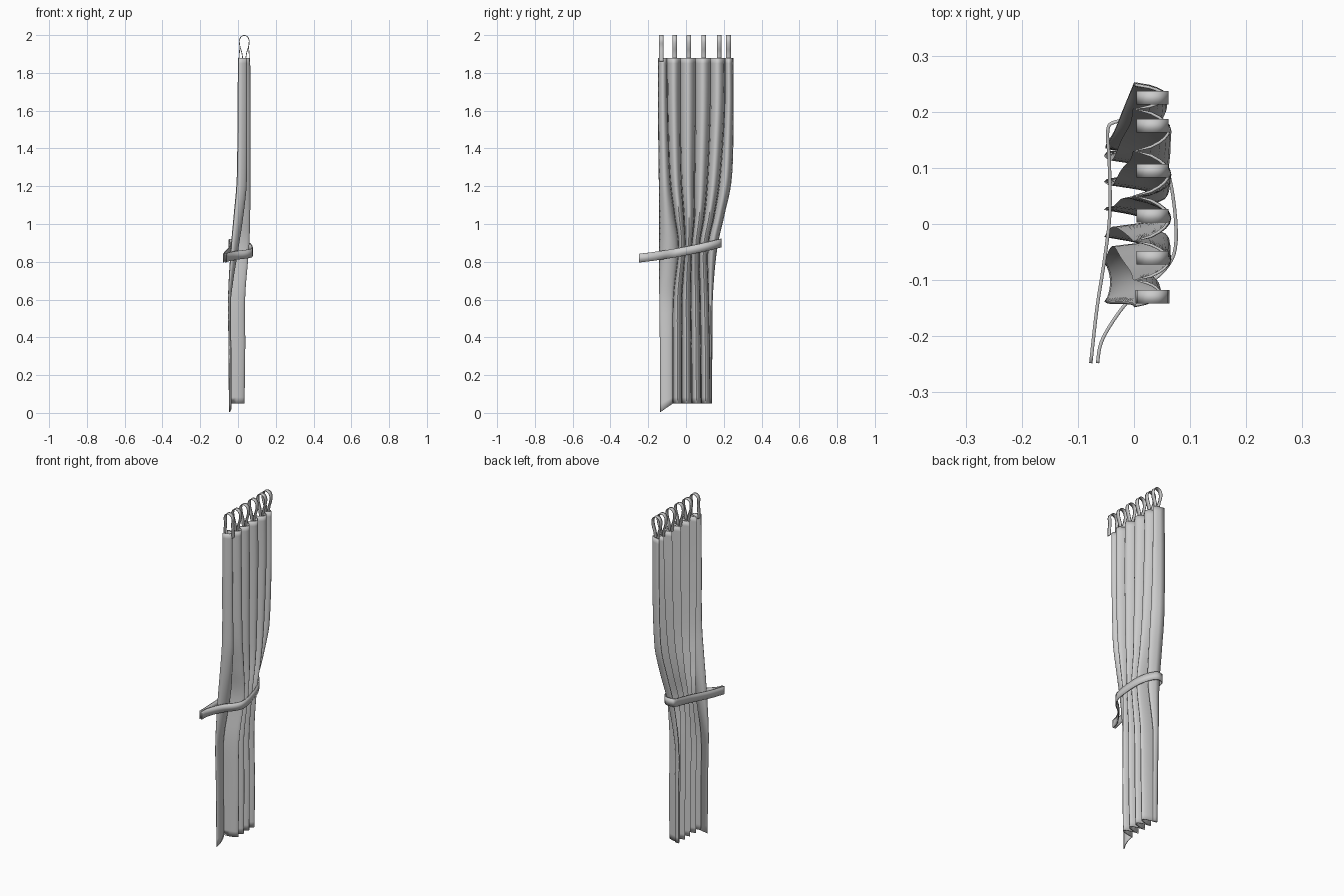
import bpy, bmesh, math
from mathutils import Vector

if "Cube" in bpy.data.objects:
    bpy.data.objects.remove(bpy.data.objects["Cube"])


def catmull(vals, t):
    """Smooth value through a list of tuples at parameter t in 0..len-1."""
    i = min(int(t), len(vals) - 2)
    f = t - i
    a, b, c, d = (vals[max(0, min(len(vals) - 1, k))] for k in (i - 1, i, i + 1, i + 2))
    return [0.5 * (2 * q + (r - p) * f + (2 * p - 5 * q + 4 * r - s) * f * f
                   + (3 * q - p - 3 * r + s) * f ** 3) for p, q, r, s in zip(a, b, c, d)]


def sheet(name, rows, thickness, angle=50):
    """Skin a grid of points and give it thickness."""
    bm = bmesh.new()
    grid = [[bm.verts.new(p) for p in row] for row in rows]
    for r0, r1 in zip(grid, grid[1:]):
        for k in range(len(r0) - 1):
            bm.faces.new((r0[k], r0[k + 1], r1[k + 1], r1[k]))
    me = bpy.data.meshes.new(name)
    bm.to_mesh(me)
    bm.free()
    ob = bpy.data.objects.new(name, me)
    bpy.context.collection.objects.link(ob)
    mod = ob.modifiers.new("thickness", 'SOLIDIFY')
    mod.thickness = thickness
    mod.offset = 0
    bpy.ops.object.select_all(action='DESELECT')
    ob.select_set(True)
    bpy.context.view_layer.objects.active = ob
    bpy.ops.object.shade_smooth_by_angle(angle=math.radians(angle))
    return ob


def ribbon(name, path, width, thickness, steps):
    n = len(path) - 1
    pts = [Vector(catmull(path, n * k / steps)) for k in range(steps + 1)]
    w = Vector(width) / 2
    return sheet(name, [[p - w for p in pts], [p + w for p in pts]], thickness)


# Curtain: z, crease x, ridge x, then the y of the seven creases
keys = [
    (0.05, -0.046, 0.032, -.135, -.070, -.022, .030, .080, .128, .135),
    (0.35, -0.048, 0.036, -.137, -.070, -.022, .028, .078, .126, .137),
    (0.62, -0.050, 0.036, -.140, -.066, -.022, .025, .074, .120, .140),
    (0.87, -0.036, 0.056, -.140, -.040, -.005, .030, .070, .115, .163),
    (1.05, -0.020, 0.062, -.140, -.062, -.012, .045, .097, .150, .202),
    (1.25, -0.004, 0.063, -.142, -.085, -.025, .046, .115, .180, .241),
    (1.60, 0.000, 0.064, -.146, -.097, -.030, .050, .128, .203, .250),
    (1.88, 0.002, 0.062, -.145, -.100, -.030, .050, .130, .205, .248),
]
ROWS, SEG = 42, 10
rows = []
for r in range(ROWS + 1):
    z, xc, xr, *y = catmull(keys, (len(keys) - 1) * r / ROWS)
    up = min(1, max(0, (z - 0.6) / 0.6))
    row = []
    for s in range(6):
        # outer folds flatten towards the hem
        amp = (0.12 + 0.6 * up) if s == 0 else (0.3 + 0.6 * up) if s == 5 else 1
        for k in range(SEG + (s == 5)):
            u = k / SEG
            x = xc + (xr - xc) * amp * max(0, math.sin(math.pi * u)) ** 0.65
            drop = 0
            if s == 0:
                drop = 0.045 * (1 - u) * max(0, 1 - (z - 0.05) / 0.15)
            row.append((x, y[s] + (y[s + 1] - y[s]) * u, z - drop))
    rows.append(row)
sheet("curtain", rows, 0.005)

# Hanging loops: teardrop straps along the top edge
for n, y in enumerate((-.13, -.06, .015, .095, .175, .225)):
    leg = 0.028 if n == 0 else 0.006
    half = [(leg, 1.86), (leg * .6 + .009, 1.905), (.023, 1.94), (.026, 1.97), (.017, 1.991)]
    path = [(0.033 - a, y, z) for a, z in half] + [(0.033, y, 1.998)]
    path += [(0.033 + a, y, z) for a, z in reversed(half)]
    ribbon(f"hanging_loop_{n + 1}", path, (0, 0.024, 0), 0.004, 40)

# Tieback: sloping band wrapped round the gathered cloth
band = [(-.077, -.248), (-.066, -.15), (-.052, -.06), (-.043, .02), (-.044, .11), (-.047, .165),
        (-.036, .181), (.0, .181), (.042, .135), (.066, .07), (.075, -.03), (.056, -.08),
        (.0, -.127), (-.032, -.165), (-.058, -.21), (-.065, -.248)]
path = [(x, y, 0.819 + 0.11 * (y + .25) + 0.17 * (y + .25) ** 2) for x, y in band]
ribbon("tieback", path, (0, 0, 0.046), 0.006, 75)
